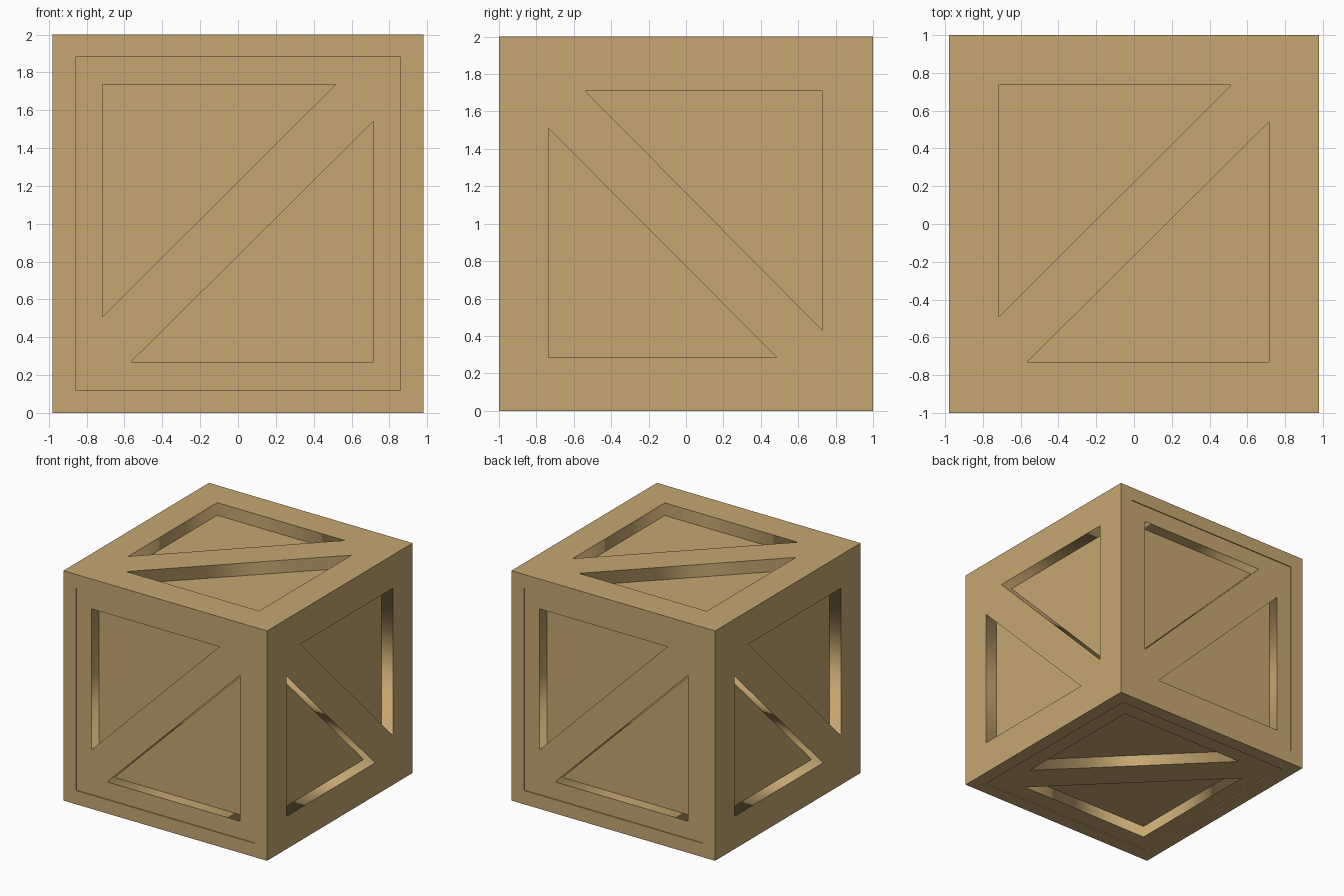
import bpy
from mathutils import Matrix, Vector

if "Cube" in bpy.data.objects:
    bpy.data.objects.remove(bpy.data.objects["Cube"])

HX, HY, HZ = 0.98, 1.0, 1.0      # half sizes of the crate
B = 0.12                         # edge beam width
DEPTH = 0.11                     # depth of the triangular recesses

wood = bpy.data.materials.new("light_wood")
wood.diffuse_color = (0.565, 0.386, 0.166, 1)
wood.use_nodes = True
wood.node_tree.nodes["Principled BSDF"].inputs["Base Color"].default_value = wood.diffuse_color


def box(name, lo, hi):
    bpy.ops.mesh.primitive_cube_add(size=1)
    ob = bpy.context.object
    ob.name = name
    lo, hi = Vector(lo), Vector(hi)
    ob.location = (lo + hi) / 2
    ob.scale = hi - lo
    bpy.ops.object.transform_apply(location=True, scale=True)
    ob.data.materials.append(wood)
    return ob


def panel(name, hu, hv, holes, u, v, dist):
    """Board with triangular openings, outer face `dist` from the crate centre."""
    u, v = Vector(u), Vector(v)
    n = u.cross(v)
    cu = bpy.data.curves.new(name, 'CURVE')
    cu.dimensions = '2D'
    cu.fill_mode = 'BOTH'
    cu.extrude = 0.06
    outline = [(-hu, -hv), (hu, -hv), (hu, hv), (-hu, hv)]
    for pts in [outline] + holes:
        sp = cu.splines.new('POLY')
        sp.points.add(len(pts) - 1)
        for p, (a, b) in zip(sp.points, pts):
            p.co = (a, b, 0, 1)
        sp.use_cyclic_u = True
    tmp = bpy.data.objects.new(name + "_profile", cu)
    bpy.context.collection.objects.link(tmp)
    deps = bpy.context.evaluated_depsgraph_get()
    me = bpy.data.meshes.new_from_object(tmp.evaluated_get(deps))
    bpy.data.objects.remove(tmp)
    c = Vector((0, 0, 1)) + n * (dist - 0.06)
    m = Matrix((u, v, n)).transposed().to_4x4()
    m.translation = c
    me.transform(m)
    me.materials.clear()
    me.materials.append(wood)
    bpy.context.collection.objects.link(bpy.data.objects.new(name, me))


# inner box: the recess floors
box("inner_box", (-HX + DEPTH, -HY + DEPTH, DEPTH), (HX - DEPTH, HY - DEPTH, 2 - DEPTH))

# edge beams
for s in (-1, 1):
    for t in (-1, 1):
        def span(sign, h, c=0):
            return sorted((c + sign * h, c + sign * (h - B)))
        x, y, z = span(s, HX), span(t, HY), span(t, HZ, 1)
        box("corner_post", (x[0], y[0], 0), (x[1], y[1], 2))
        box("side_rail", (x[0], -HY + B, z[0]), (x[1], HY - B, z[1]))
        y = span(s, HY)
        box("front_back_rail", (-HX + B, y[0], z[0]), (HX - B, y[1], z[1]))

# triangular openings, leaving a diagonal brace between them
rising = [[(-.715, .735), (.515, .735), (-.715, -.49)],
          [(-.565, -.73), (.715, -.73), (.715, .54)]]
falling = [[(-.54, .71), (.73, .71), (.73, -.57)],
           [(-.735, .51), (-.735, -.715), (.485, -.715)]]

# braced panels; opposite panels are half-turn copies
X, Y, Z = HX - B, HY - B, HZ - B
for s, fb, lr, tb in ((1, "front", "right", "top"), (-1, "back", "left", "bottom")):
    panel(fb + "_panel", X, Z, rising, (s, 0, 0), (0, 0, 1), HY - 0.008)
    panel(lr + "_panel", Y, Z, falling, (0, s, 0), (0, 0, 1), HX)
    panel(tb + "_panel", X, Y, rising, (s, 0, 0), (0, 1, 0), HZ if s > 0 else HZ - 0.01)
